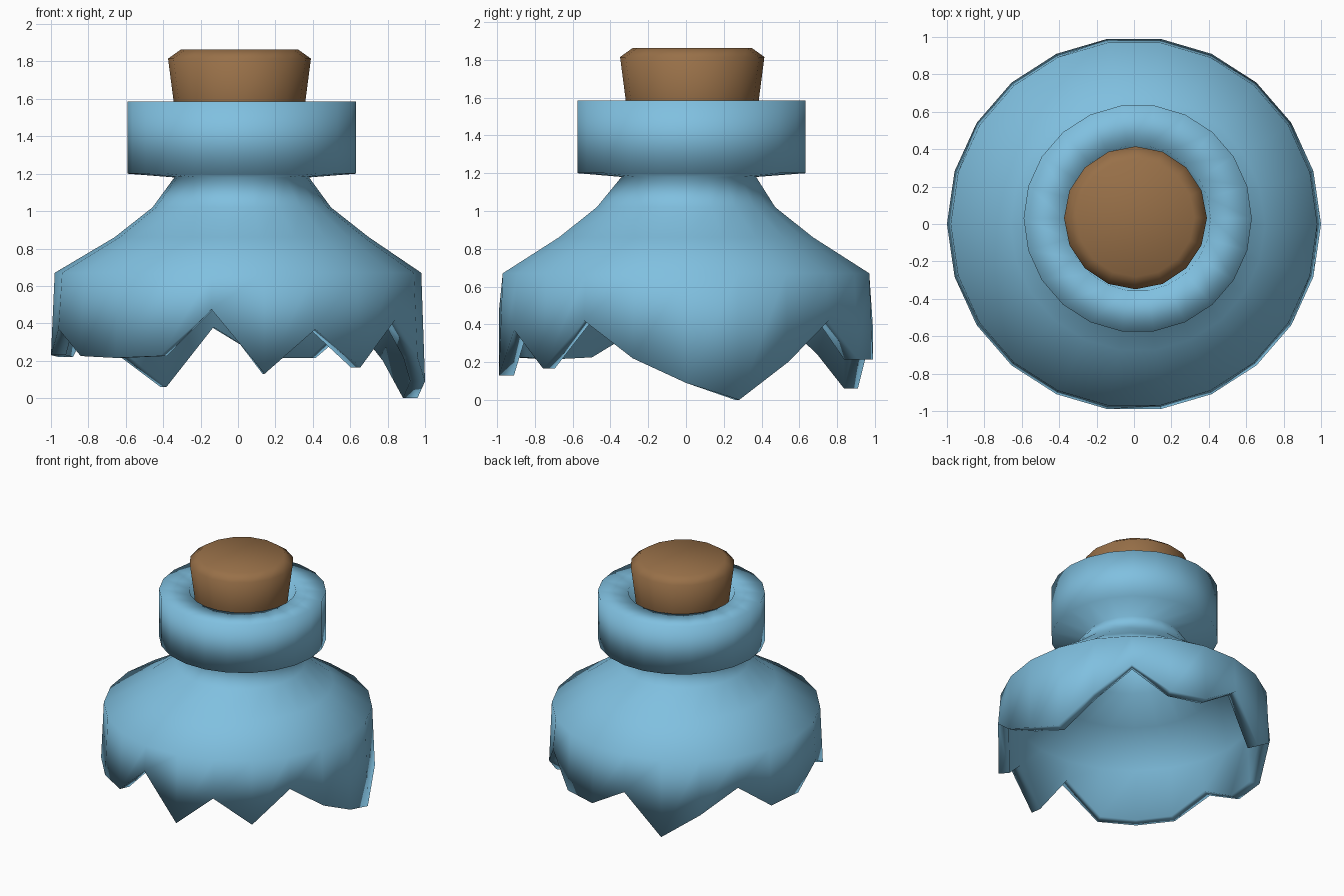
import bpy, math

if "Cube" in bpy.data.objects:
    bpy.data.objects.remove(bpy.data.objects["Cube"])


def material(name, rgb):
    m = bpy.data.materials.new(name)
    m.diffuse_color = (*rgb, 1)
    m.use_nodes = True
    m.node_tree.nodes["Principled BSDF"].inputs["Base Color"].default_value = m.diffuse_color
    return m


def ring(n, r, z, cx=0, cy=0):
    """One ring of points; z may be a number or one height per point."""
    return [(cx + r * math.cos(2 * math.pi * i / n),
             cy + r * math.sin(2 * math.pi * i / n),
             z[i] if isinstance(z, list) else z) for i in range(n)]


def loft(name, n, rings, mat, closed=False):
    """Skin the rings; close into a tube wall, or cap both ends."""
    verts = [p for r in rings for p in r]
    k = len(rings)
    faces = []
    for a in range(k if closed else k - 1):
        b = (a + 1) % k
        for i in range(n):
            j = (i + 1) % n
            faces.append((a * n + i, a * n + j, b * n + j, b * n + i))
    if not closed:
        faces.append(tuple(reversed(range(n))))
        faces.append(tuple(range((k - 1) * n, k * n)))
    me = bpy.data.meshes.new(name)
    me.from_pydata(verts, [], faces)
    me.materials.append(mat)
    me.shade_smooth()
    ob = bpy.data.objects.new(name, me)
    bpy.context.collection.objects.link(ob)
    return ob


glass = material("blue glass", (0.216, 0.527, 0.745))
cork = material("brown cork", (0.314, 0.162, 0.065))

# Height of the broken edge at each of the 22 sides, starting at +x
jag = [0.09, 0.0, 0.20, 0.42, 0.215, 0.215, 0.38, 0.06, 0.24, 0.43, 0.22,
       0.23, 0.37, 0.225, 0.215, 0.225, 0.475, 0.13, 0.37, 0.165, 0.42, 0.22]

# Glass wall: up the outside, over the lip, down the inside
profile = [
    (1.00, jag, 0, 0), (0.98, 0.67, 0, 0), (0.68, 0.86, 0.02, 0),
    (0.477, 1.02, 0.02, 0), (0.36, 1.18, 0.02, 0.015),
    (0.61, 1.20, 0.02, 0.03), (0.61, 1.585, 0.02, 0.03),
    (0.39, 1.585, 0.02, 0.03), (0.30, 1.18, 0.02, 0.015),
    (0.42, 0.98, 0.02, 0), (0.62, 0.81, 0.02, 0), (0.905, 0.62, 0, 0),
    (0.92, jag, 0, 0),
]
loft("broken_bottle_top", 22, [ring(22, *p) for p in profile], glass, True)

# Tapered cork with a bevelled top
loft("cork_stopper", 16,
     [ring(16, r, z, 0.008, 0.033) for r, z in
      [(0.31, 1.20), (0.352, 1.585), (0.382, 1.815), (0.315, 1.863)]], cork)
